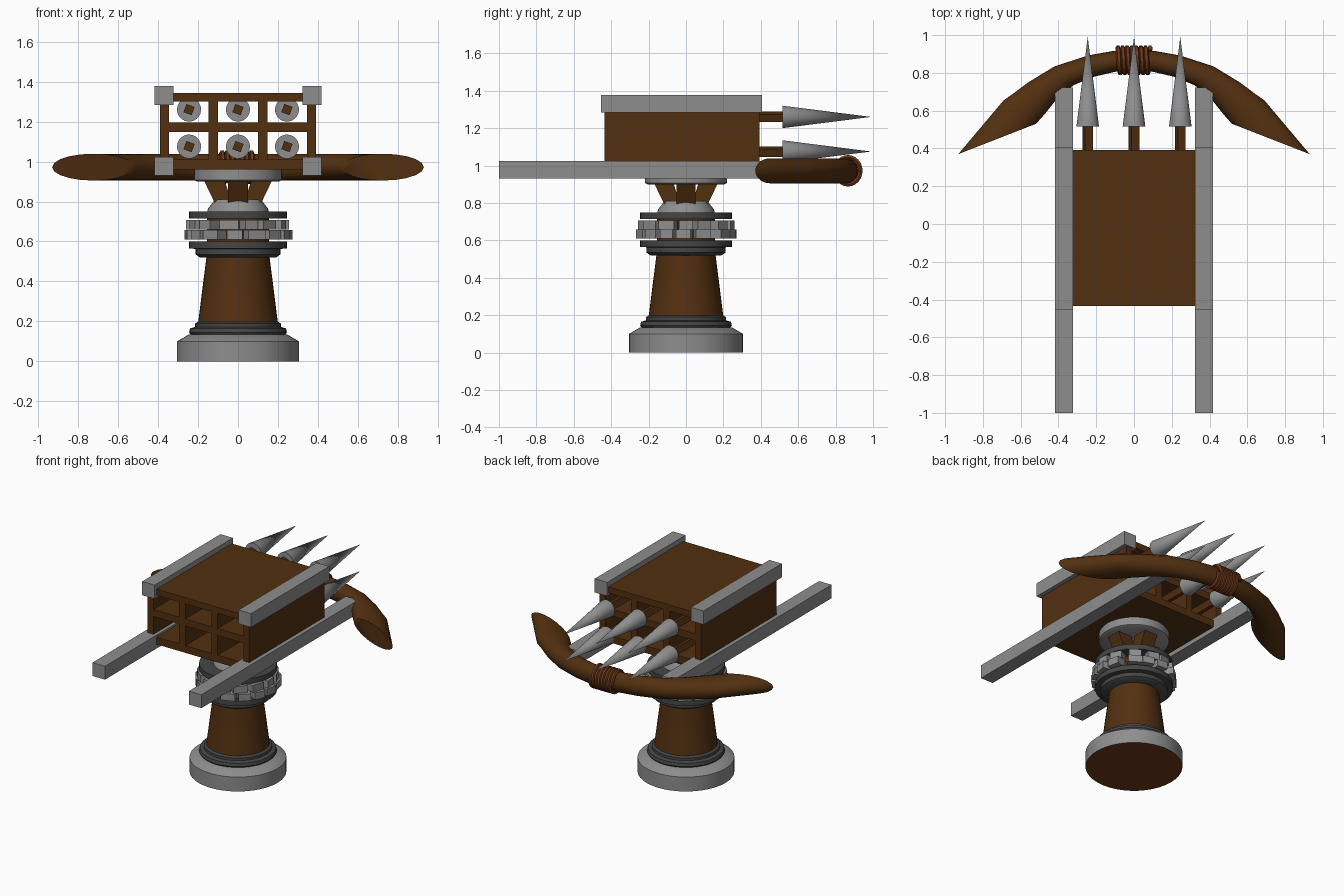
import bpy, bmesh, random
from math import sin, cos, pi, radians
from mathutils import Vector, Matrix

random.seed(4)
old = bpy.data.objects.get("Cube")
if old:
    bpy.data.objects.remove(old, do_unlink=True)


def material(name, r, g, b):
    m = bpy.data.materials.new(name)
    m.use_nodes = True
    m.diffuse_color = (r, g, b, 1)
    m.node_tree.nodes["Principled BSDF"].inputs["Base Color"].default_value = (r, g, b, 1)
    return m


wood = material("dark wood", 0.085, 0.029, 0.005)
stone = material("grey stone", 0.27, 0.27, 0.27)
iron = material("dark iron", 0.06, 0.06, 0.06)
rust = material("rust leather", 0.16, 0.04, 0.01)


def finish(name, bm, mat, smooth=False):
    bmesh.ops.recalc_face_normals(bm, faces=bm.faces)
    me = bpy.data.meshes.new(name)
    bm.to_mesh(me)
    bm.free()
    me.materials.append(mat)
    ob = bpy.data.objects.new(name, me)
    bpy.context.collection.objects.link(ob)
    if smooth:
        bpy.ops.object.select_all(action='DESELECT')
        ob.select_set(True)
        bpy.context.view_layer.objects.active = ob
        bpy.ops.object.shade_smooth_by_angle(angle=radians(35))
    return ob


def box(name, mat, x0, x1, y0, y1, z0, z1):
    bm = bmesh.new()
    size = Matrix.Diagonal((x1 - x0, y1 - y0, z1 - z0, 1))
    mid = Matrix.Translation(((x0 + x1) / 2, (y0 + y1) / 2, (z0 + z1) / 2))
    bmesh.ops.create_cube(bm, size=1, matrix=mid @ size)
    return finish(name, bm, mat)


def skin(bm, rings):
    """Bridge closed rings of points and cap both ends."""
    loops = [[bm.verts.new(p) for p in ring] for ring in rings]
    n = len(loops[0])
    for a, b in zip(loops, loops[1:]):
        for i in range(n):
            j = (i + 1) % n
            bm.faces.new((a[i], a[j], b[j], b[i]))
    bm.faces.new(loops[0])
    bm.faces.new(loops[-1])


def lathe(name, mat, profile, n=40):
    bm = bmesh.new()
    skin(bm, [[(r * cos(2 * pi * i / n), r * sin(2 * pi * i / n), z) for i in range(n)]
              for r, z in profile])
    return finish(name, bm, mat, True)


# Pedestal, from the ground up
base = lathe("base", stone, [(.305, 0), (.305, .10), (.245, .135)])
base.data.materials.append(rust)
for face in base.data.polygons:
    if face.normal.z < -0.9:
        face.material_index = 1
lathe("base_ring", iron, [(.235, .13), (.245, .145), (.24, .165), (.215, .172), (.215, .19), (.20, .198)])
lathe("post", wood, [(.20, .19), (.157, .53), (.155, .72)])
lathe("lower_collar", iron, [(.19, .52), (.212, .535), (.212, .563), (.245, .565), (.245, .60)])
lathe("upper_collar", iron, [(.245, .715), (.245, .75)])
lathe("neck", stone, [(.155, .745), (.15, .765), (.115, .81)])

# Two rings of uneven stone blocks
for name, z, radius, count in (("lower_block", .633, .232, 15), ("upper_block", .683, .218, 14)):
    for i in range(count):
        bm = bmesh.new()
        turn = Matrix.Rotation(2 * pi * i / count + random.uniform(-.06, .06), 4, 'Z')
        tilt = Matrix.Rotation(random.uniform(-.2, .2), 4, 'Z')
        size = Matrix.Diagonal((.07, random.uniform(.07, .095), .048, 1))
        bmesh.ops.create_cube(bm, size=1, matrix=turn @ Matrix.Translation((radius, 0, z)) @ tilt @ size)
        finish(f"{name}_{i + 1}", bm, stone)

# Splayed struts under the turntable
for i in range(4):
    bm = bmesh.new()
    skin(bm, [[(r0, -.05, z), (r1, -.05, z), (r1, .05, z), (r0, .05, z)]
              for r0, r1, z in ((.03, .115, .79), (.07, .175, .915))])
    bmesh.ops.rotate(bm, verts=bm.verts, cent=(0, 0, 0), matrix=Matrix.Rotation(i * pi / 2, 3, 'Z'))
    finish(f"strut_{i + 1}", bm, wood)
lathe("turntable", stone, [(.205, .90), (.22, .907), (.22, .965)])

# Open launch box with six through compartments
Y0, Y1 = -.435, .393
for name, z0, z1 in (("floor", .96, 1.01), ("shelf", 1.147, 1.195), ("roof", 1.30, 1.343)):
    box("box_" + name, wood, -.39, .39, Y0, Y1, z0, z1)
for i, (x0, x1) in enumerate(((-.39, -.345), (-.148, -.10), (.10, .148), (.345, .39))):
    box(f"box_wall_{i + 1}", wood, x0, x1, Y0, Y1, .96, 1.343)

# Stone rails
for side, x in (("right", -.37), ("left", .37)):
    box(side + "_upper_rail", stone, x - .048, x + .048, -.455, .405, 1.283, 1.378)
    box(side + "_lower_rail", stone, x - .048, x + .048, -1, .723, .93, 1.023)

# Arrows
for row, z in (("lower", 1.075), ("upper", 1.26)):
    for i, x in enumerate((-.245, 0, .245)):
        for part, r0, r1, y0, y1, n, mat in (("shaft", .031, .031, -.05, .53, 4, wood),
                                            ("head", .06, 0, .517, .99, 24, stone)):
            bm = bmesh.new()
            m = (Matrix.Translation((x, (y0 + y1) / 2, z)) @ Matrix.Rotation(-pi / 2, 4, 'X')
                 @ Matrix.Rotation(radians(65), 4, 'Z'))
            bmesh.ops.create_cone(bm, cap_ends=True, segments=n, radius1=r0, radius2=r1,
                                  depth=y1 - y0, matrix=m)
            finish(f"{row}_arrow_{part}_{i + 1}", bm, mat, n > 4)

# Bow: elliptical rings between inner and outer edge points, ends cut obliquely
half = [((0, .81), (0, .92)), ((.10, .806), (.11, .916)), ((.21, .78), (.24, .893)),
        ((.32, .735), (.42, .835)), ((.41, .66), (.56, .75)), ((.47, .585), (.64, .69)),
        ((.51, .54), (.69, .655)), ((.52, .53), (.93, .37))]
edges = [((-a[0], a[1]), (-b[0], b[1])) for a, b in half[:0:-1]] + half
rings = []
for a, b in edges:
    a, b = Vector((*a, .972)), Vector((*b, .972))
    rings.append([(a + b) / 2 + (b - a) / 2 * cos(2 * pi * i / 20)
                  + Vector((0, 0, .067 * sin(2 * pi * i / 20))) for i in range(20)])
bm = bmesh.new()
skin(bm, rings)
finish("bow", bm, wood, True)

# Cord wound round the middle of the bow
bm = bmesh.new()
coils, steps, sides = 7, 24, 6
cord = []
for k in range(coils * steps + 1):
    t = 2 * pi * k / steps
    x = -.085 + .17 * k / (coils * steps)
    cord.append([(x + .014 * cos(2 * pi * s / sides),
                  .866 + (.066 + .014 * sin(2 * pi * s / sides)) * cos(t),
                  .972 + (.072 + .014 * sin(2 * pi * s / sides)) * sin(t)) for s in range(sides)])
skin(bm, cord)
finish("bow_binding", bm, rust, True)
